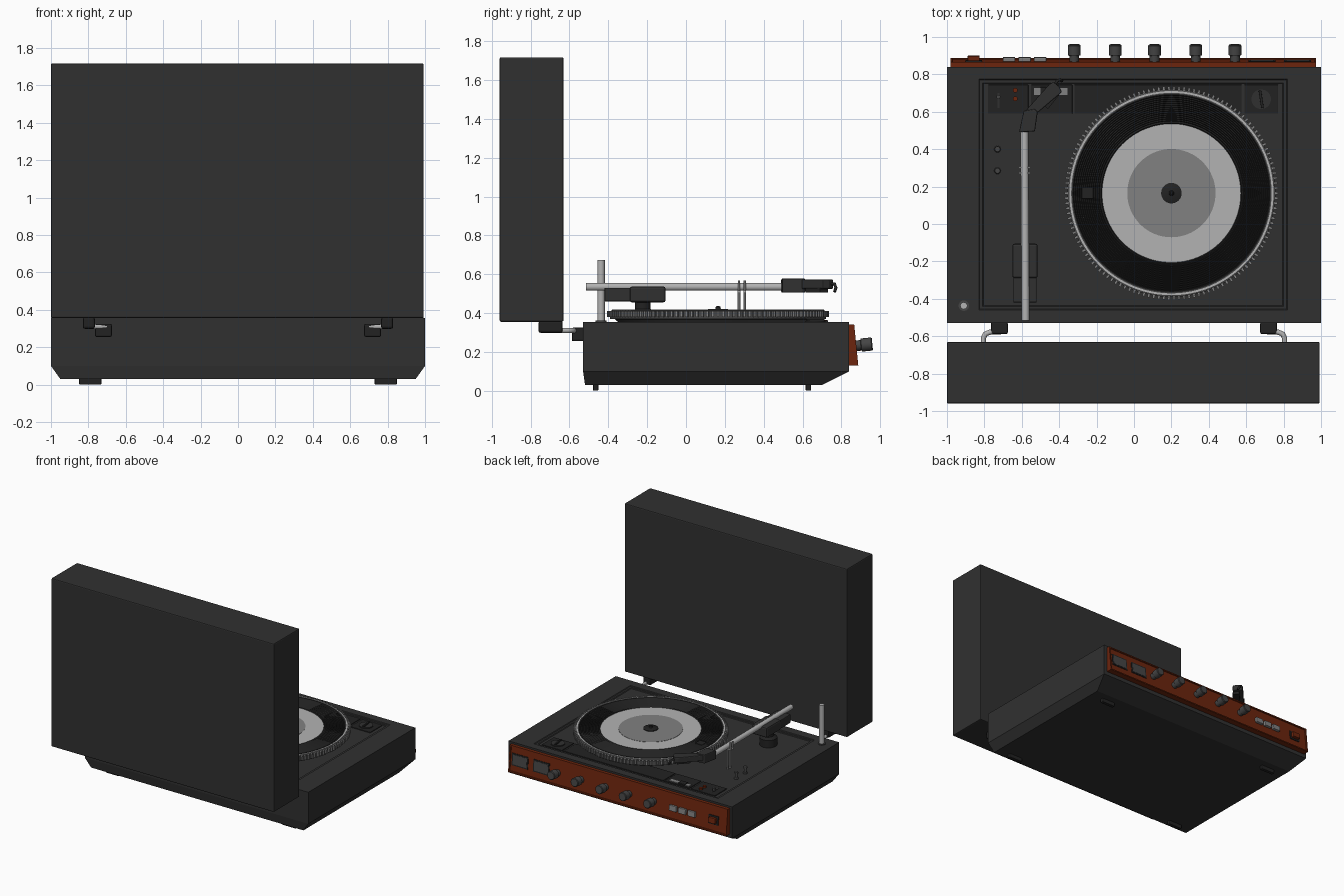
import bpy, bmesh, math
from mathutils import Matrix, Vector

if "Cube" in bpy.data.objects:
    bpy.data.objects.remove(bpy.data.objects["Cube"])

def mat(name, r, g, b):
    m = bpy.data.materials.new(name)
    m.diffuse_color = (r, g, b, 1)
    m.use_nodes = True
    m.node_tree.nodes["Principled BSDF"].inputs["Base Color"].default_value = m.diffuse_color
    return m

BODY = mat("body", .030, .030, .030)
DARK = mat("dark", .016, .016, .016)
MID = mat("mid", .06, .06, .06)
RED = mat("red", .15, .018, .004)
SILVER = mat("silver", .45, .45, .45)
LABEL = mat("label", .22, .22, .22)

def finish(name, bm, m, bevel=0, smooth=False):
    bmesh.ops.recalc_face_normals(bm, faces=bm.faces)
    me = bpy.data.meshes.new(name)
    bm.to_mesh(me)
    bm.free()
    ob = bpy.data.objects.new(name, me)
    bpy.context.collection.objects.link(ob)
    me.materials.append(m)
    if bevel:
        b = ob.modifiers.new("bevel", 'BEVEL')
        b.width, b.segments = bevel, 2
    if smooth:
        bpy.ops.object.select_all(action='DESELECT')
        ob.select_set(True)
        bpy.context.view_layer.objects.active = ob
        bpy.ops.object.shade_smooth_by_angle(angle=math.radians(35))
    return ob

def box(name, x, y, z, m=BODY, bevel=0, M=None):
    bm = bmesh.new()
    bmesh.ops.create_cube(bm, size=1)
    for v in bm.verts:
        v.co = Vector((sum(r) / 2 + c * (r[1] - r[0]) for r, c in zip((x, y, z), v.co)))
    if M:
        bm.transform(M)
    return finish(name, bm, m, bevel)

def lathe(name, prof, loc, m, seg=32, M=None):
    """Spin (radius, height) points around z."""
    bm = bmesh.new()
    rings = [[bm.verts.new((r * math.cos(2 * math.pi * i / seg), r * math.sin(2 * math.pi * i / seg), z))
              for i in range(seg)] for r, z in prof]
    for a, b in zip(rings, rings[1:]):
        for i in range(seg):
            j = (i + 1) % seg
            bm.faces.new((a[i], a[j], b[j], b[i]))
    bm.faces.new(rings[0])
    bm.faces.new(rings[-1])
    if M:
        bm.transform(M)
    bm.transform(Matrix.Translation(loc))
    return finish(name, bm, m, smooth=True)

def cyl(name, x, y, z0, z1, r, m=BODY, seg=20):
    return lathe(name, [(r, z0), (r, z1)], (x, y, 0), m, seg)

def prism(name, pts, z0, z1, m, bevel=0):
    bm = bmesh.new()
    f = bm.faces.new([bm.verts.new((x, y, z0)) for x, y in pts])
    g = bmesh.ops.extrude_face_region(bm, geom=[f])
    for v in g['geom']:
        if isinstance(v, bmesh.types.BMVert):
            v.co.z = z1
    return finish(name, bm, m, bevel)

def rod(name, pts, r, m):
    c = bpy.data.curves.new(name, 'CURVE')
    c.dimensions, c.bevel_depth, c.bevel_resolution, c.use_fill_caps = '3D', r, 3, True
    s = c.splines.new('POLY')
    s.points.add(len(pts) - 1)
    for p, q in zip(s.points, pts):
        p.co = (*q, 1)
    c.materials.append(m)
    ob = bpy.data.objects.new(name, c)
    bpy.context.collection.objects.link(ob)

TOP, DECK = .355, .345

# Case: stacked rectangles, chamfered below, stepped recess in the deck
bm = bmesh.new()
loops = []
for x, y0, y1, z in ((.95, -.52, .70, .03), (1, -.53, .84, .10), (1, -.53, .84, TOP)):
    loops.append([bm.verts.new(p) for p in ((-x, y0, z), (x, y0, z), (x, y1, z), (-x, y1, z))])
inner = [(-.83, .82, -.46, .775, TOP), (-.825, .815, -.455, .77, .35),
         (-.81, .80, -.44, .755, .35), (-.805, .795, -.435, .75, DECK)]
for x0, x1, y0, y1, z in inner:
    loops.append([bm.verts.new(p) for p in ((x0, y0, z), (x1, y0, z), (x1, y1, z), (x0, y1, z))])
for a, b in zip(loops, loops[1:]):
    for i in range(4):
        j = (i + 1) % 4
        bm.faces.new((a[i], a[j], b[j], b[i]))
bm.faces.new(loops[0])
bm.faces.new(loops[-1])
finish("case", bm, BODY)

# Lid standing open behind the case
box("lid", (-1, .993), (-.96, -.63), (.355, 1.717), BODY, .008)

# Feet and hinges, both sides
for s in (-1, 1):
    for y in (-.465, .63):
        box("foot", (s * .79 - .06, s * .79 + .06), (y - .014, y + .014), (0, .035), DARK, .005)
    bx = sorted((s * .675, s * .765))
    box("hinge_block", bx, (-.588, -.525), (.255, .325), DARK, .008)
    lx = sorted((s * .765, s * .83))
    box("hinge_lid_bracket", lx, (-.76, -.635), (.298, .36), DARK, .012)
    rod("hinge_rod", [(s * .805, -.66, .31), (s * .805, -.61, .31), (s * .795, -.588, .31),
                      (s * .77, -.578, .31), (s * .70, -.575, .31)], .014, SILVER)

# Red control panel with a recessed, tilted face
bm = bmesh.new()
prof = [(.838, .34), (.866, .34), (.887, .13), (.838, .13)]
ends = [[bm.verts.new((x, y, z)) for y, z in prof] for x in (-.98, .972)]
for i in range(4):
    j = (i + 1) % 4
    f = bm.faces.new((ends[0][i], ends[0][j], ends[1][j], ends[1][i]))
    if i == 1:
        front = f
for e in ends:
    bm.faces.new(e)
bmesh.ops.recalc_face_normals(bm, faces=bm.faces)
bmesh.ops.inset_region(bm, faces=[front], thickness=.014, depth=0)
bmesh.ops.inset_region(bm, faces=[front], thickness=.003, depth=-.007)
finish("control_panel", bm, RED)

def on_panel(x, z):
    """Local z points out of the tilted panel face."""
    return (Matrix.Translation((x, .880 - (z - .13) * .1, z))
            @ Matrix.Rotation(math.radians(5.7), 4, 'X') @ Matrix.Rotation(-math.pi / 2, 4, 'X'))

for x in (-.32, -.10, .11, .33, .54):
    M = on_panel(x, .232)
    lathe("knob", [(.026, -.005), (.026, .03), (.034, .033), (.034, .085), (.030, .09)], (0, 0, 0), MID, 20, M)
for x in (.685, .875):
    M = on_panel(x, .235)
    box("meter_bezel", (-.072, .072), (-.048, .048), (-.002, .004), DARK, 0, M)
    box("meter_window", (-.062, .062), (-.038, .038), (0, .006), MID, 0, M)
for x in (-.668, -.585, -.502):
    box("push_button", (-.033, .033), (-.022, .022), (-.002, .022), LABEL, .005, on_panel(x, .225))
M = on_panel(-.857, .225)
box("power_frame", (-.045, .045), (-.035, .035), (-.002, .006), DARK, 0, M)
box("power_switch", (-.032, .032), (-.022, .022), (0, .03), RED, .005, M)

# Platter, ribbed mat and record label
C = (.2, .165, 0)
lathe("platter", [(.50, .34), (.53, .368), (.556, .37), (.556, .41), (.545, .415), (.53, .415), (.528, .402)],
      C, MID, 96)
lathe("platter_ring", [(.536, .41), (.536, .4175), (.546, .4175), (.546, .41)], C, SILVER, 96)
mat_prof = [(.531, .40), (.531, .416)]
for i in range(14):
    r = .525 - i * .0105
    mat_prof += [(r, .416), (r - .004, .410)]
mat_prof += [(.376, .416), (.370, .409), (.24, .409)]
lathe("mat", mat_prof, C, DARK, 96)
lathe("label", [(.236, .405), (.236, .412), (.06, .412)], C, LABEL, 64)
lathe("hub", [(.055, .405), (.055, .417), (.05, .42), (.02, .42), (.014, .422), (.012, .432), (.006, .437)], C, DARK, 32)
box("mat_marker", (-.28, -.217), (.135, .195), (.405, .418), DARK, .003)

# Strobe teeth round the platter rim
bm = bmesh.new()
N = 130
for i in range(N):
    M = Matrix.Translation(C) @ Matrix.Rotation(2 * math.pi * i / N, 4, 'Z') @ Matrix.Translation((.561, 0, .395))
    bmesh.ops.create_cube(bm, size=1, matrix=M @ Matrix.Diagonal((.02, .012, .032, 1)))
finish("rim_teeth", bm, LABEL)

# Control plates along the deck
for n, x0, x1 in (("lever_plate", -.78, -.565), ("speed_plate", -.55, -.33),
                  ("centre_plate", -.318, .575), ("dial_plate", .59, .77)):
    box(n, (x0, x1), (.59, .745), (.34, .351), DARK, .002)
box("speed_window", (-.535, -.355), (.69, .728), (.345, .356), LABEL)
box("speed_slider", (-.50, -.44), (.685, .732), (.35, .362), DARK, .003)
cyl("dial", .68, .667, .345, .359, .052, BODY, 32)
box("dial_grip", (-.007, .007), (-.047, .047), (.355, .37), DARK, .002,
    Matrix.Translation((.68, .667, 0)) @ Matrix.Rotation(.15, 4, 'Z'))
box("lever_slot", (-.731, -.719), (.62, .70), (.345, .353), BODY)
cyl("lever", -.725, .68, .35, .375, .011, MID)
for y in (.67, .715):
    cyl("toggle", -.635, y, .345, .365, .013, RED)
for y in (.285, .40):
    lathe("deck_pin", [(.018, .34), (.018, .35), (.011, .355), (.011, .385), (.016, .39), (.014, .40)],
          (-.73, y, 0), MID, 16)

# Tall adapter post at the rear corner
cyl("adapter_socket", -.91, -.437, .35, .362, .028, MID)
cyl("adapter_post", -.91, -.437, .35, .672, .019, SILVER)

# Tonearm: pivot, tube, rest and angled head
lathe("arm_pivot", [(.065, .34), (.065, .405), (.04, .42), (.04, .46)], (-.583, -.222, 0), DARK, 24)
box("arm_pivot_block", (-.65, -.515), (-.29, -.105), (.455, .537), BODY, .012)
box("arm_counterweight", (-.645, -.52), (-.42, -.285), (.46, .53), BODY, .006)
rod("arm_tube", [(-.58, -.515, .535), (-.586, .52, .535)], .021, SILVER)
for y in (.273, .302):
    cyl("rest_post", -.585, y, .34, .515, .007, SILVER, 10)
    for x in (-.61, -.562):
        cyl("rest_prong", x, y, .505, .567, .006, SILVER, 10)
    box("rest_bar", (-.616, -.556), (y - .007, y + .007), (.503, .513), SILVER)
prism("head_socket", [(-.615, .49), (-.53, .495), (-.515, .60), (-.53, .615), (-.59, .605)], .505, .577, BODY, .006)
prism("head_shell", [(-.585, .60), (-.515, .595), (-.385, .705), (-.40, .735), (-.43, .76), (-.455, .745)],
      .525, .572, BODY, .006)
prism("cartridge", [(-.50, .655), (-.46, .615), (-.40, .69), (-.43, .73)], .505, .53, DARK)
rod("finger_lift", [(-.43, .735, .55), (-.41, .765, .55), (-.395, .772, .53), (-.385, .765, .51)], .008, DARK)
